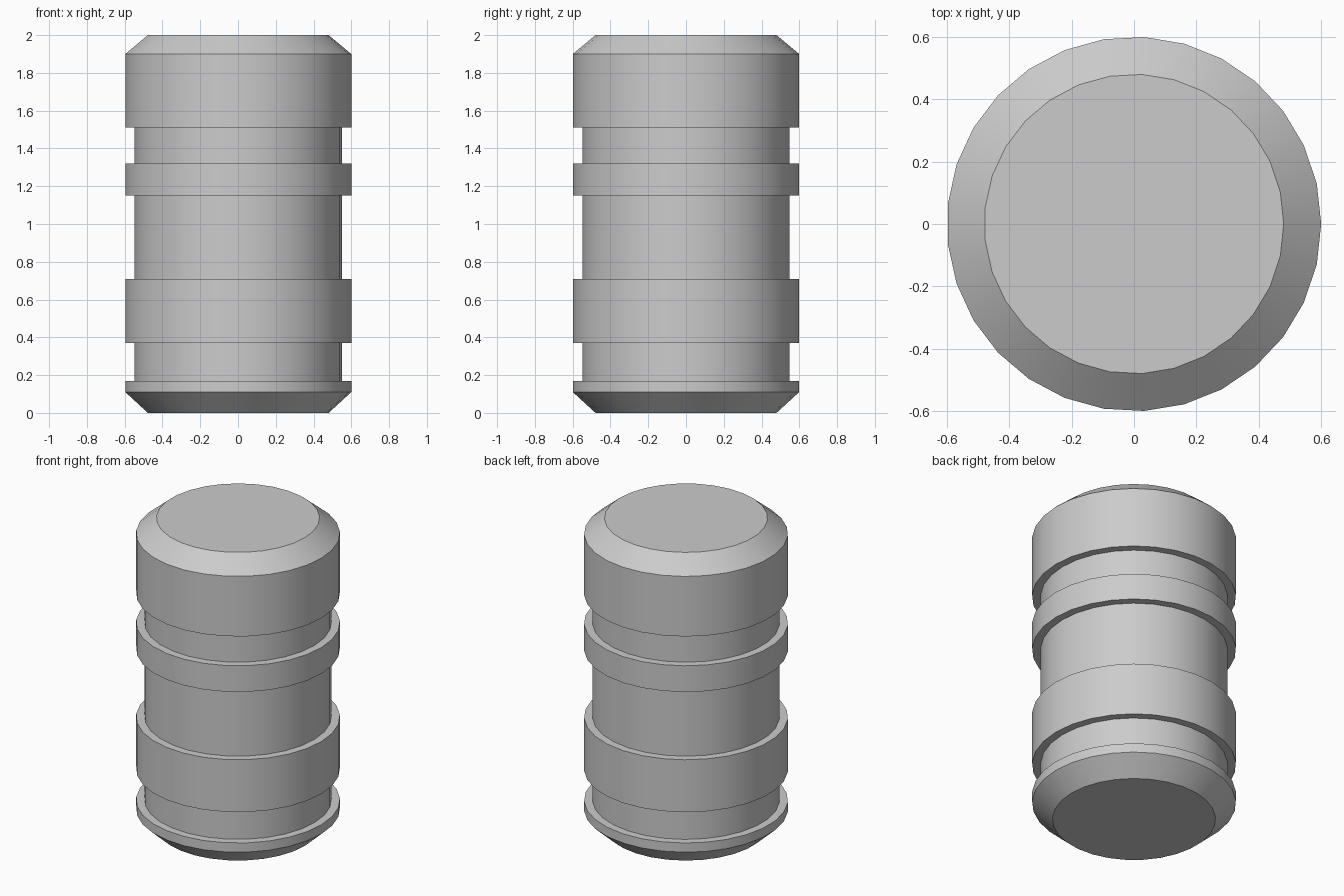
import bpy
import bmesh
import math

if "Cube" in bpy.data.objects:
    bpy.data.objects.remove(bpy.data.objects["Cube"], do_unlink=True)

SIDES = 29
BAND, GROOVE, END = 0.6, 0.55, 0.48

# Single grey material
grey = bpy.data.materials.new("plain grey")
grey.use_nodes = True
colour = (0.6, 0.6, 0.6, 1)
grey.diffuse_color = colour
grey.node_tree.nodes["Principled BSDF"].inputs["Base Color"].default_value = colour


def lathe(name, profile):
    """Spin (radius, height) points into a closed, capped solid."""
    bm = bmesh.new()
    rings = []
    for r, z in profile:
        angles = [math.tau * i / SIDES for i in range(SIDES)]
        rings.append([bm.verts.new((r * math.cos(a), r * math.sin(a), z)) for a in angles])
    for low, high in zip(rings, rings[1:]):
        for i in range(SIDES):
            j = (i + 1) % SIDES
            bm.faces.new((low[i], low[j], high[j], high[i]))
    bm.faces.new(rings[0][::-1])
    bm.faces.new(rings[-1])
    mesh = bpy.data.meshes.new(name)
    bm.to_mesh(mesh)
    bm.free()
    mesh.materials.append(grey)
    obj = bpy.data.objects.new(name, mesh)
    bpy.context.collection.objects.link(obj)
    return obj


# Raised bands, bottom to top, with grooves between them
bands = [(0.11, 0.17), (0.37, 0.71), (1.15, 1.32), (1.51, 1.9)]
profile = [(END, 0)]
for index, (low, high) in enumerate(bands):
    if index > 0:
        profile.append((GROOVE, low))
    profile += [(BAND, low), (BAND, high)]
    if index < len(bands) - 1:
        profile.append((GROOVE, high))
profile.append((END, 2))

# Grooved barrel with chamfered ends
barrel = lathe("banded_barrel", profile)
bpy.ops.object.select_all(action="DESELECT")
barrel.select_set(True)
bpy.context.view_layer.objects.active = barrel
bpy.ops.object.shade_smooth_by_angle(angle=math.radians(30))
